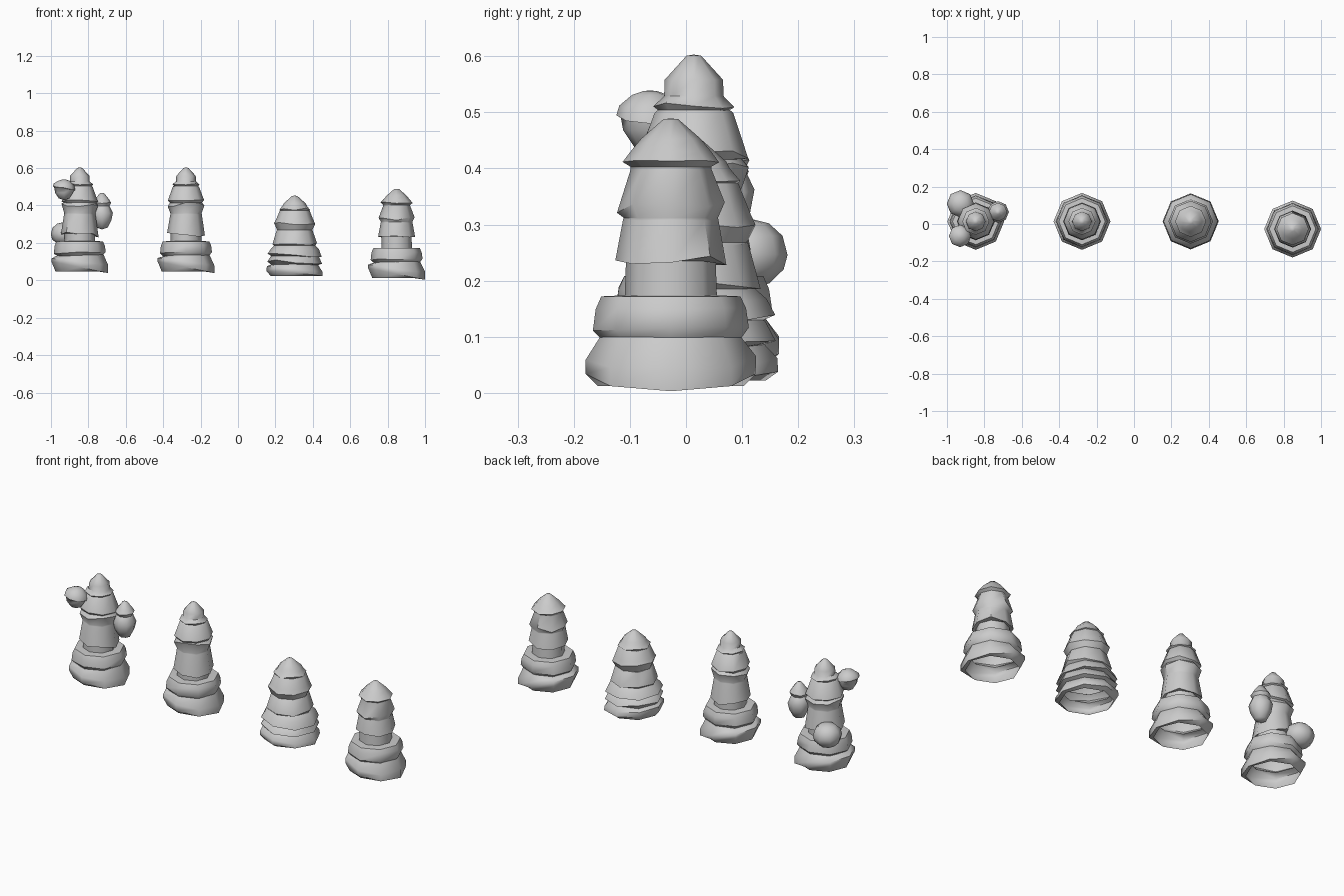
import bpy, bmesh, math, random
from mathutils import Vector

random.seed(4)
SIDES = 8


def lathe(name, centre, profile, jag=1.0):
    """Octagonal lathe. Profile rows: radius, height, tilt toward +x, jagged amount."""
    bm = bmesh.new()
    rings = []
    for r, z, tilt, rough in profile:
        if r == 0:
            rings.append([bm.verts.new(Vector(centre) + Vector((0, 0, z)))])
            continue
        ring = []
        for i in range(SIDES):
            a = 2 * math.pi * i / SIDES
            dz = -tilt * math.cos(a) + random.uniform(-1, 1) * rough * jag
            ring.append(bm.verts.new(Vector(centre) + Vector(
                (r * math.cos(a), r * math.sin(a), z + dz))))
        rings.append(ring)
    for lo, hi in zip(rings, rings[1:]):
        for i in range(SIDES):
            j = (i + 1) % SIDES
            if len(hi) == 1:
                bm.faces.new((lo[i], lo[j], hi[0]))
            elif len(lo) == 1:
                bm.faces.new((lo[0], hi[j], hi[i]))
            else:
                bm.faces.new((lo[i], lo[j], hi[j], hi[i]))
    me = bpy.data.meshes.new(name)
    bm.to_mesh(me)
    bm.free()
    ob = bpy.data.objects.new(name, me)
    bpy.context.collection.objects.link(ob)
    bpy.context.view_layer.objects.active = ob
    ob.select_set(True)
    bpy.ops.object.shade_smooth_by_angle(angle=math.radians(46))
    ob.select_set(False)
    return ob


# Wide two-tier foot, open underneath
foot = [
    (.130, .012, 0, 0), (.152, .034, .031, 0), (.152, .062, .020, .004),
    (.126, .098, -.004, .003), (.122, .094, 0, .002),
    (.139, .113, -.004, .004), (.134, .150, 0, .002), (.124, .172, 0, 0),
    (.082, .174, 0, 0),
]

# Trunks with overhanging skirts, ending in a pointed cap
short_trunk = [
    (.080, .235, 0, 0), (.099, .238, .004, .014), (.085, .308, 0, .002),
    (.084, .312, 0, 0), (.096, .330, 0, .010), (.072, .398, 0, .002),
    (.072, .403, 0, 0), (.086, .415, 0, .004), (.072, .430, 0, 0),
    (.053, .453, 0, 0), (.013, .488, 0, 0), (0, .489, 0, 0),
]
tall_trunk = [
    (.082, .215, 0, 0), (.101, .208, .003, .012), (.084, .318, 0, .003),
    (.083, .322, 0, 0), (.098, .370, 0, .012), (.086, .378, 0, .003),
    (.097, .388, 0, .008), (.070, .464, 0, .003),
    (.064, .468, 0, 0), (.072, .476, 0, .005), (.053, .493, 0, 0),
    (.052, .522, 0, 0), (.013, .565, 0, 0), (0, .567, 0, 0),
]
# Stouter mound with a continuous taper
stout = [
    (.128, .022, 0, 0), (.150, .036, .012, .004), (.149, .060, .016, .004),
    (.126, .084, 0, .003), (.146, .098, .008, .006), (.128, .128, 0, .003),
    (.124, .130, 0, 0), (.145, .134, .006, .006), (.130, .165, 0, .003),
    (.110, .185, 0, 0), (.119, .192, 0, .008), (.097, .265, 0, .003),
    (.094, .268, 0, 0), (.110, .302, 0, .010), (.100, .322, 0, .003),
    (.080, .372, 0, 0), (.078, .374, 0, 0), (.083, .380, 0, .006),
    (.064, .400, 0, 0), (.058, .412, 0, 0), (.014, .451, 0, 0), (0, .453, 0, 0),
]

A = (-.846, .014, .036)
lathe("budding_mound", A, foot + tall_trunk)
lathe("tall_mound", (-.278, .014, .036), foot + tall_trunk)
lathe("stout_mound", (.303, .014, 0), stout)
lathe("short_mound", (.848, -.027, 0), foot + short_trunk)

# Side buds on the first mound
lathe("upper_bud", (-.93, -.064, .49), [
    (0, -.062, 0, 0), (.028, -.052, 0, 0), (.048, -.022, 0, 0),
    (.052, .000, .004, 0), (.060, .002, .012, .003), (.055, .022, .006, 0),
    (.032, .041, 0, 0), (.012, .048, 0, 0), (0, .049, 0, 0)])
lathe("side_bud", (-.727, .064, .35), [
    (0, -.078, 0, 0), (.030, -.068, 0, 0), (.050, -.030, 0, 0),
    (.058, .010, .005, .005), (.042, .045, 0, .002), (.040, .047, 0, 0),
    (.049, .062, 0, .004), (.036, .085, 0, 0), (.012, .115, 0, 0), (0, .117, 0, 0)])
lathe("back_bud", (-.928, .108, .25), [
    (0, -.063, 0, 0), (.040, -.055, 0, 0), (.066, -.030, 0, 0),
    (.073, -.002, 0, .003), (.064, .030, 0, 0), (.040, .052, 0, 0),
    (0, .062, 0, 0)])
